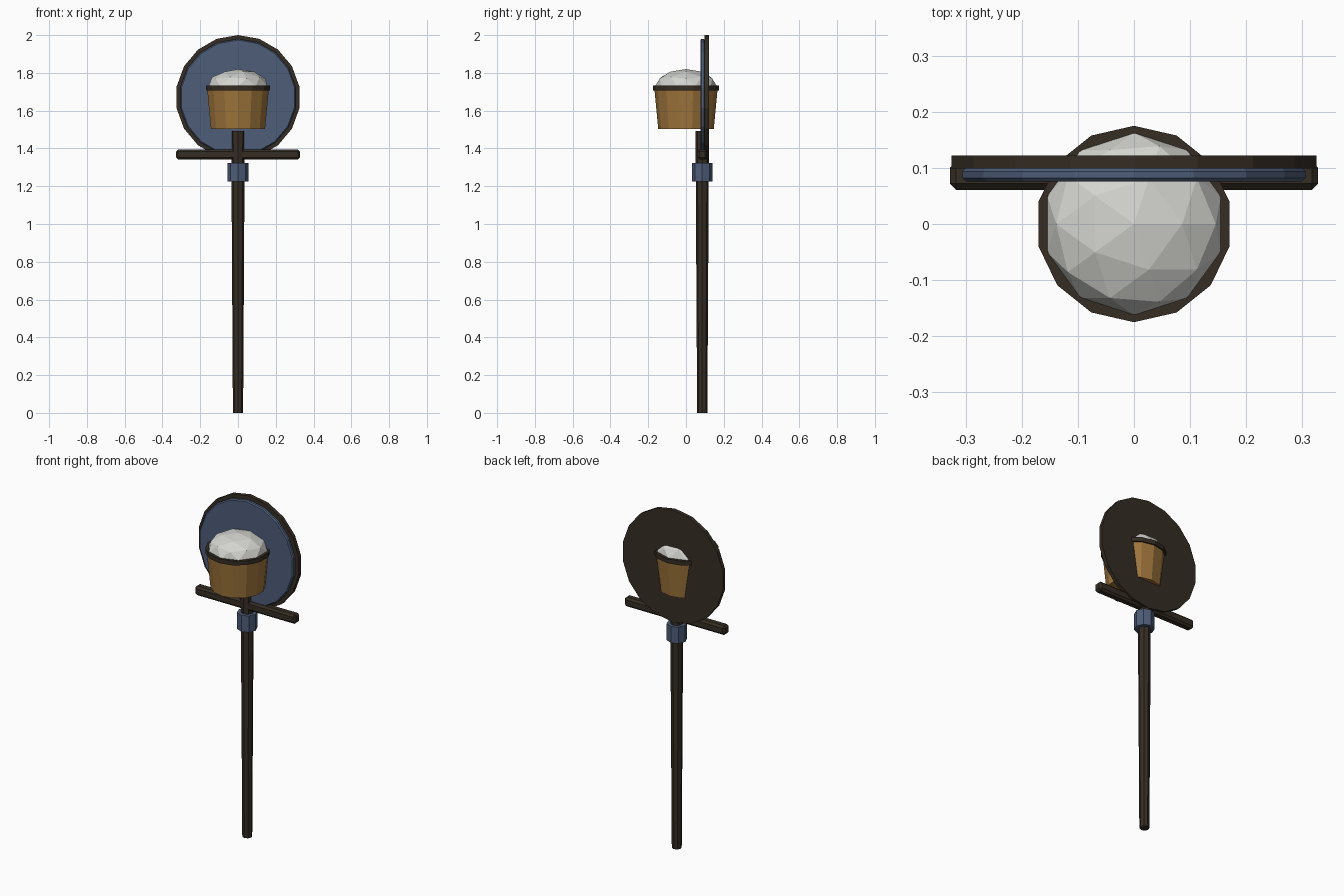
import bpy
import math

if "Cube" in bpy.data.objects:
    bpy.data.objects.remove(bpy.data.objects["Cube"])

POLE_Y = 0.086


def material(name, rgb):
    m = bpy.data.materials.new(name)
    m.diffuse_color = (*rgb, 1)
    m.use_nodes = True
    m.node_tree.nodes["Principled BSDF"].inputs["Base Color"].default_value = m.diffuse_color
    return m


WOOD = material("dark wood", (0.036, 0.026, 0.017))
BLUE = material("slate blue", (0.075, 0.110, 0.190))
TAN = material("tan basket", (0.350, 0.180, 0.045))
WHITE = material("pale grey", (0.66, 0.66, 0.63))


def finish(name, mat, bevel=0):
    ob = bpy.context.object
    ob.name = name
    ob.data.materials.append(mat)
    if bevel:
        mod = ob.modifiers.new("Bevel", "BEVEL")
        mod.width = bevel
        mod.segments = 1
    return ob


def tube(name, mat, sides, r1, r2, z0, z1, y=0, bevel=0):
    """Upright tapered prism from z0 to z1."""
    bpy.ops.mesh.primitive_cone_add(vertices=sides, radius1=r1, radius2=r2,
                                    depth=z1 - z0, location=(0, y, (z0 + z1) / 2))
    return finish(name, mat, bevel)


def disc(name, mat, r, y0, y1, z, bevel=0):
    """Round plate standing upright, facing the front."""
    bpy.ops.mesh.primitive_cylinder_add(vertices=18, radius=r, depth=y1 - y0,
                                        location=(0, (y0 + y1) / 2, z),
                                        rotation=(math.pi / 2, 0, 0))
    return finish(name, mat, bevel)


# Pole, collar and crossbar
tube("pole", WOOD, 8, 0.027, 0.036, 0, 1.492, POLE_Y)
tube("collar", BLUE, 8, 0.055, 0.055, 1.225, 1.322, POLE_Y)
bpy.ops.mesh.primitive_cube_add(size=1, location=(0, POLE_Y, 1.368))
bar = bpy.context.object
bar.scale = (0.656, 0.05, 0.054)
bpy.ops.object.transform_apply(location=False, rotation=False, scale=True)
finish("crossbar", WOOD, 0.011)

# Upright backing plate with coloured face
disc("back_plate", WOOD, 0.33, 0.099, 0.122, 1.67)
disc("face_plate", BLUE, 0.31, 0.076, 0.100, 1.67, 0.006)

# Basket with rim and faceted heap
tube("basket", TAN, 14, 0.147, 0.168, 1.502, 1.722)
tube("basket_rim", WOOD, 14, 0.175, 0.175, 1.708, 1.733)
bpy.ops.mesh.primitive_ico_sphere_add(subdivisions=2, radius=1, location=(0, 0, 1.73))
heap = bpy.context.object
heap.scale = (0.163, 0.163, 0.09)
bpy.ops.object.transform_apply(location=False, rotation=False, scale=True)
finish("heap", WHITE)
